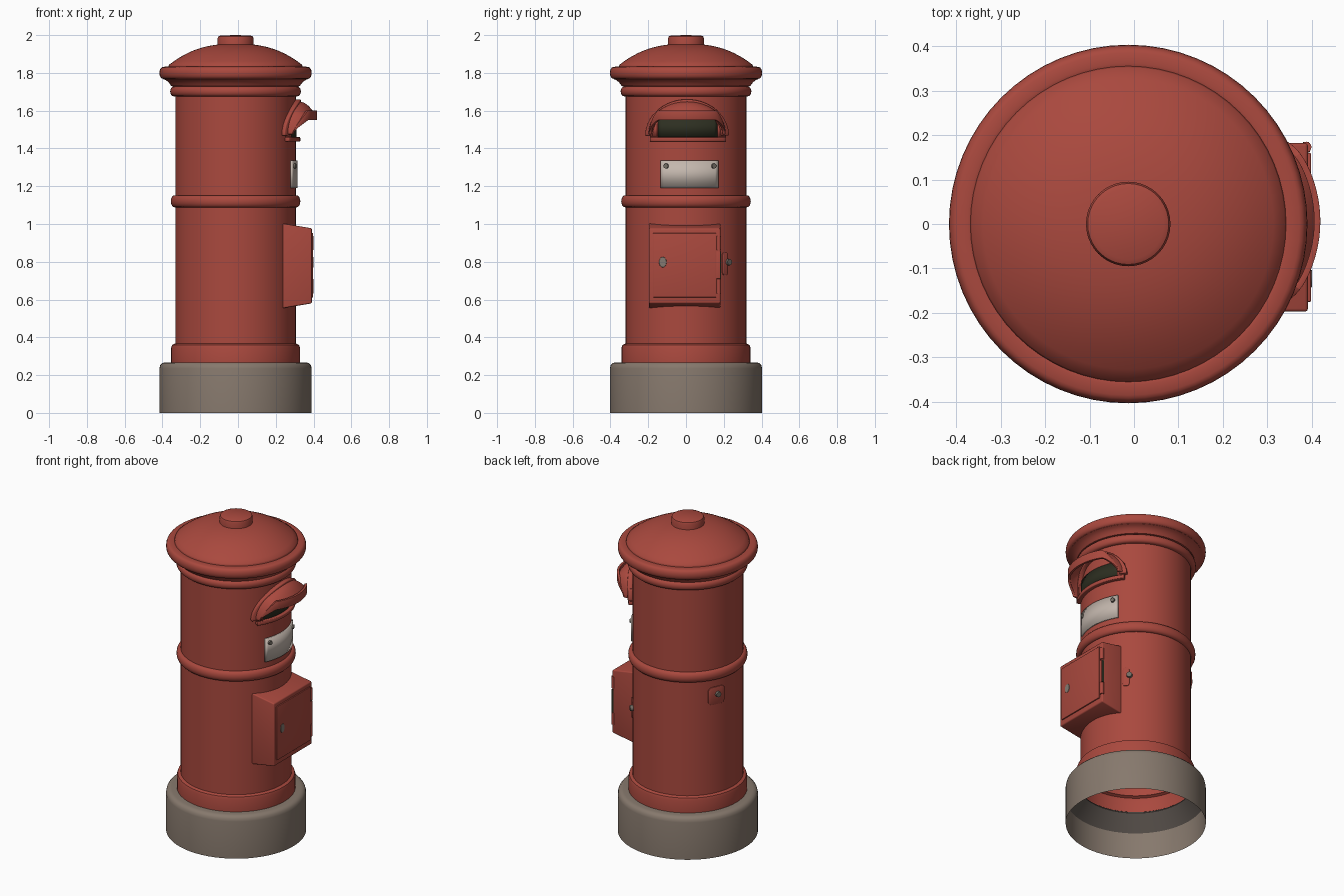
import bpy, bmesh, math
from mathutils import Matrix, Vector

if "Cube" in bpy.data.objects:
    bpy.data.objects.remove(bpy.data.objects["Cube"])

CX = -0.013      # axis of the pillar
R = 0.319        # radius of the pillar


def material(name, rgb):
    m = bpy.data.materials.new(name)
    m.use_nodes = True
    col = (*rgb, 1)
    m.diffuse_color = col
    m.node_tree.nodes["Principled BSDF"].inputs["Base Color"].default_value = col
    return m


RED = material("red paint", (0.40, 0.066, 0.048))
STONE = material("stone grey", (0.24, 0.19, 0.152))
SHADE = material("dark stone", (0.11, 0.092, 0.08))
PLATE = material("pale metal", (0.55, 0.475, 0.42))
DARK = material("dark opening", (0.026, 0.028, 0.015))
METAL = material("dull metal", (0.17, 0.15, 0.125))
STEEL = material("grey steel", (0.23, 0.195, 0.165))


def finish(name, bm, mat):
    bmesh.ops.recalc_face_normals(bm, faces=bm.faces)
    me = bpy.data.meshes.new(name)
    bm.to_mesh(me)
    bm.free()
    ob = bpy.data.objects.new(name, me)
    bpy.context.collection.objects.link(ob)
    me.materials.append(mat)
    bpy.ops.object.select_all(action="DESELECT")
    ob.select_set(True)
    bpy.context.view_layer.objects.active = ob
    bpy.ops.object.shade_smooth_by_angle(angle=math.radians(35))
    return ob


def lathe(name, profile, mat, steps=64):
    bm = bmesh.new()
    vs = [bm.verts.new((r, 0, z)) for r, z in profile]
    es = [bm.edges.new(p) for p in zip(vs, vs[1:])]
    bmesh.ops.spin(bm, geom=vs + es, axis=(0, 0, 1), cent=(0, 0, 0),
                   angle=math.tau, steps=steps, use_duplicate=False)
    bmesh.ops.remove_doubles(bm, verts=bm.verts, dist=0.0005)
    bmesh.ops.translate(bm, verts=bm.verts, vec=(CX, 0, 0))
    return finish(name, bm, mat)


def half_round(r, z, bulge, half, n=8):
    """Profile points of a rounded moulding, from bottom to top."""
    return [(r + bulge * math.cos(a), z + half * math.sin(a))
            for a in (-math.pi / 2 + math.pi * i / n for i in range(n + 1))]


def grid(name, nu, nv, func, mat, thick, bevel=0):
    """Surface from func(u, v), thickened both ways."""
    bm = bmesh.new()
    rows = [[bm.verts.new(func(i / nu, j / nv)) for j in range(nv + 1)] for i in range(nu + 1)]
    for a, b in zip(rows, rows[1:]):
        for j in range(nv):
            bm.faces.new((a[j], b[j], b[j + 1], a[j + 1]))
    ob = finish(name, bm, mat)
    s = ob.modifiers.new("thickness", "SOLIDIFY")
    s.thickness = thick
    s.offset = 0
    if bevel:
        b = ob.modifiers.new("soft edge", "BEVEL")
        b.width = bevel
        b.segments = 2
    return ob


def on_wall(angle, r, z):
    return Vector((CX + r * math.cos(angle), r * math.sin(angle), z))


def wall_x(y):
    return CX + math.sqrt(R * R - y * y)


def bent_plate(name, y0, y1, z0, z1, inner, outer, mat, turn=0, bevel=0, rounding=0):
    """Plate wrapped round the pillar, at heights above its surface."""
    a0, a1 = math.asin(y0 / R), math.asin(y1 / R)

    def point(u, v):
        half = (z1 - z0) / 2 * (1 - rounding * abs(2 * u - 1) ** 6)
        return on_wall(turn + a0 + (a1 - a0) * u, R + (inner + outer) / 2,
                       (z0 + z1) / 2 + half * (2 * v - 1))
    return grid(name, 16, 1, point, mat, outer - inner, bevel)


def stud(name, loc, angle, radius, depth, mat, stretch=1):
    """Short round stud whose axis points outwards at the given angle."""
    bm = bmesh.new()
    bmesh.ops.create_cone(bm, cap_ends=True, segments=20, radius1=radius,
                          radius2=radius * 0.9, depth=depth)
    bm.transform(Matrix.Translation(loc) @ Matrix.Diagonal((1, 1, stretch, 1))
                 @ Matrix.Rotation(angle, 4, "Z") @ Matrix.Rotation(math.pi / 2, 4, "Y"))
    return finish(name, bm, mat)


def block(name, x0, x1, y0, y1, z0, z1, mat, bevel=0.0, flare=0.0):
    bm = bmesh.new()
    bmesh.ops.create_cube(bm, size=1)
    for v in bm.verts:
        x, y, z = v.co
        grow = flare if x < 0 else 0
        v.co = (x1 if x > 0 else x0, y1 if y > 0 else y0,
                z1 + grow if z > 0 else z0 - grow)
    if bevel:
        bmesh.ops.bevel(bm, geom=bm.edges[:], offset=bevel, segments=3,
                        profile=0.5, affect="EDGES")
    return finish(name, bm, mat)


# Stone foot, hollow underneath with a sloping recess
lathe("stone_base", [(0.403, 0), (0.403, 0.235), (0.399, 0.252), (0.388, 0.264), (0.372, 0.268),
                     (0.335, 0.268)], STONE)
lathe("base_recess", [(0.402, 0.165), (0.33, 0.258), (0.333, 0.266)], SHADE)

# Pillar with collar, waist ring and cornice
body = [(0.333, 0.262), (0.341, 0.268), (0.341, 0.345), (0.336, 0.36), (0.325, 0.365), (R, 0.367)]
body += [(R, 1.088)] + half_round(0.322, 1.12, 0.021, 0.032) + [(R, 1.152), (R, 1.675)]
body += half_round(0.327, 1.702, 0.019, 0.026)
body += [(0.34, 1.73), (0.348, 1.742), (0.359, 1.754), (0.372, 1.763), (0.385, 1.768)]
body += half_round(0.385, 1.8, 0.018, 0.031) + [(0.362, 1.835), (0.355, 1.833)]
lathe("pillar", body, RED)

# Domed lid and its cap
dome = [(0.355, 1.833), (0.353, 1.84)]
dome += [(0.352 * (1 - i / 14), 1.843 + 0.111 * (1 - (1 - i / 14) ** 2.5)) for i in range(15)]
lathe("domed_lid", dome, RED)
lathe("lid_cap", [(0.095, 1.93), (0.095, 1.983), (0.091, 1.993), (0.08, 1.998), (0, 2.0)], RED, 40)

# Letter slot, jambs and sill
bent_plate("letter_slot", -0.148, 0.166, 1.455, 1.56, -0.004, 0.004, DARK)
bent_plate("slot_sill", -0.18, 0.2, 1.437, 1.46, -0.01, 0.024, RED, bevel=0.004)
for side, y0, y1 in (("right", -0.18, -0.146), ("left", 0.164, 0.2)):
    bent_plate("slot_jamb_" + side, y0, y1, 1.46, 1.54, -0.01, 0.015, RED)

# Hood over the slot: arched flange and projecting bill
YC = 0.006


def flange(u, v):
    t = math.pi * u
    y = (0.178 + 0.036 * v) * math.cos(t)
    return (wall_x(y) + 0.012, y + YC, 1.468 + (0.155 + 0.037 * v) * math.sin(t))


def lip_rise(u):
    return min(1, 1.6 * math.sin(math.pi * u))


def bill(u, v):
    c, s = math.cos(math.pi * u), math.sin(math.pi * u)
    y = 0.195 * c
    back = Vector((wall_x(y), y + YC, 1.475 + 0.165 * s))
    lip = Vector((0.41 - 0.07 * c ** 2 - 0.05 * c ** 10, y + YC, 1.475 + 0.088 * lip_rise(u)))
    p = back.lerp(lip, v)
    p.z += 0.025 * s * math.sin(math.pi * v)
    return p


def lip_rim(u, v):
    return bill(u, 1) + Vector((0.002, 0, (v - 0.25) * 0.052 * lip_rise(u)))


grid("hood_flange", 32, 2, flange, RED, 0.03, 0.005)
grid("hood_bill", 36, 8, bill, RED, 0.018, 0.004)
grid("hood_lip", 36, 1, lip_rim, RED, 0.014, 0.003)

# Notice plate with two screws
bent_plate("notice_plate", -0.132, 0.168, 1.19, 1.337, 0, 0.009, PLATE)
for side, y in (("right", -0.102), ("left", 0.142)):
    a = math.asin(y / R)
    stud("plate_screw_" + side, on_wall(a, R + 0.012, 1.307), a, 0.014, 0.012, METAL)

# Collection box, door, latch and hinge
block("collection_box", 0.2, 0.391, -0.197, 0.182, 0.58, 0.977, RED, 0.007, 0.032)
block("box_door", 0.385, 0.398, -0.175, 0.16, 0.612, 0.952, RED, 0.003)
stud("door_latch", (0.398, -0.123, 0.798), 0, 0.021, 0.004, STEEL, 1.4)
block("hinge_gap", 0.38, 0.393, 0.17, 0.184, 0.71, 0.855, DARK)
block("hinge_strip", 0.38, 0.396, 0.161, 0.181, 0.71, 0.855, RED, 0.002)
for where, z in (("lower", 0.67), ("upper", 0.9)):
    bm = bmesh.new()
    bmesh.ops.create_cone(bm, cap_ends=True, segments=16, radius1=0.012, radius2=0.012, depth=0.075)
    bmesh.ops.translate(bm, verts=bm.verts, vec=(0.387, 0.173, z))
    finish("hinge_" + where, bm, RED)

# Keyholes: one beside the box, one at the back
for where, plate_deg, lock_deg, z, half_w, half_h in (("side", 40, 43.5, 0.79, 0.02, 0.06),
                                                      ("back", 156, 157, 0.985, 0.054, 0.056)):
    bent_plate("lock_plate_" + where, -half_w, half_w, z - half_h, z + half_h, 0, 0.006, RED,
               math.radians(plate_deg), 0.002, 0.35)
    a = math.radians(lock_deg)
    stud("lock_" + where, on_wall(a, R + 0.009, z + 0.008), a, 0.018, 0.018, METAL)
